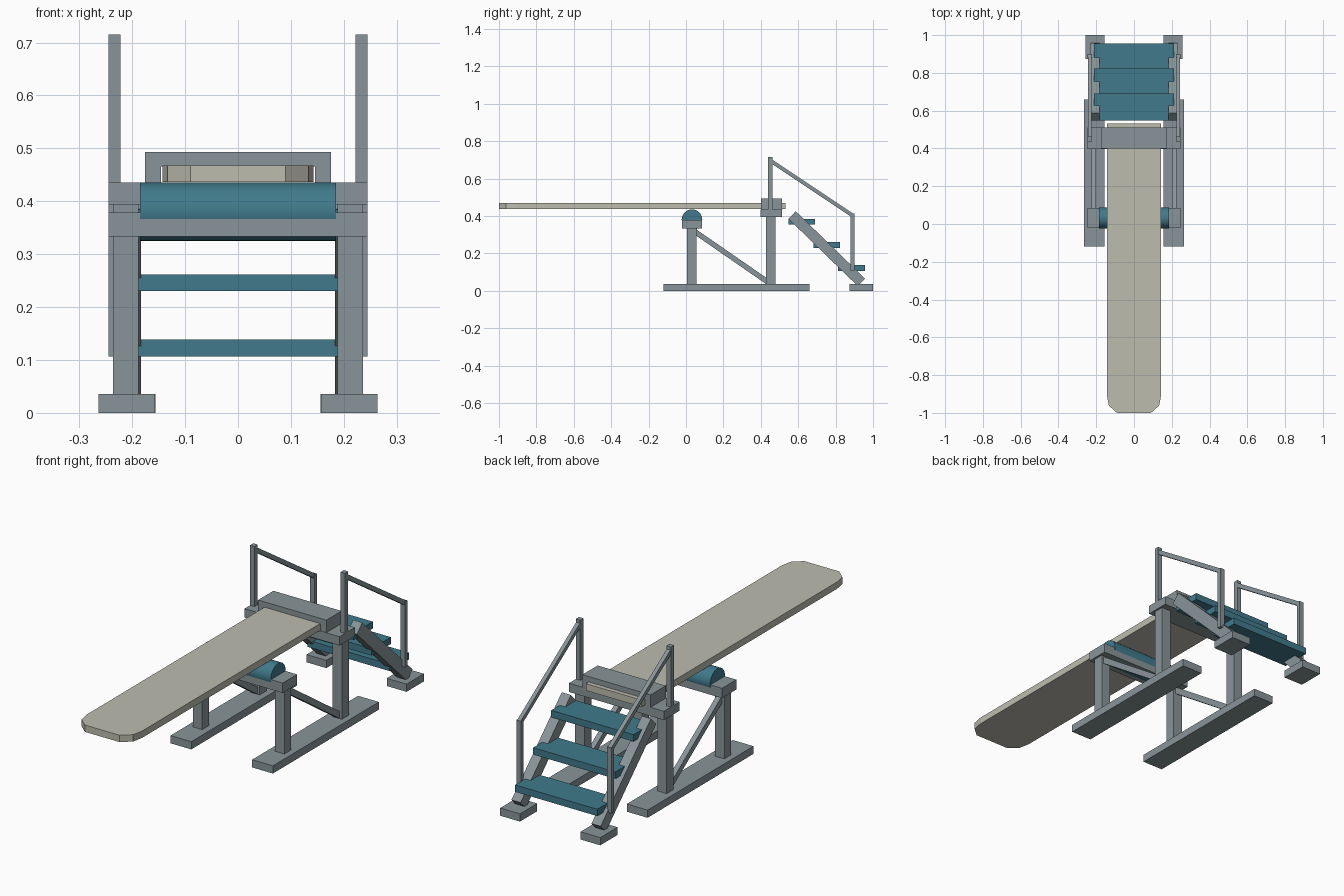
import bpy, bmesh, math
from mathutils import Vector

cube = bpy.data.objects.get("Cube")
if cube:
    bpy.data.objects.remove(cube, do_unlink=True)


def material(name, rgb):
    m = bpy.data.materials.new(name)
    m.use_nodes = True
    m.diffuse_color = (*rgb, 1)
    m.node_tree.nodes["Principled BSDF"].inputs["Base Color"].default_value = (*rgb, 1)
    return m


grey = material("grey steel", (0.25, 0.30, 0.32))
teal = material("teal", (0.052, 0.195, 0.26))
cream = material("cream board", (0.51, 0.505, 0.43))


def prism(name, outline, axis, lo, hi, mat):
    """Extrude a 2D outline: along x the outline is (y, z), along z it is (x, y)."""
    bm = bmesh.new()
    place = (lambda p: (lo, *p)) if axis == "x" else (lambda p: (*p, lo))
    face = bm.faces.new([bm.verts.new(place(p)) for p in outline])
    new = bmesh.ops.extrude_face_region(bm, geom=[face])["geom"]
    shift = Vector((hi - lo, 0, 0)) if axis == "x" else Vector((0, 0, hi - lo))
    bmesh.ops.translate(bm, vec=shift, verts=[v for v in new if isinstance(v, bmesh.types.BMVert)])
    bmesh.ops.recalc_face_normals(bm, faces=bm.faces)
    mesh = bpy.data.meshes.new(name)
    bm.to_mesh(mesh)
    bm.free()
    mesh.materials.append(mat)
    obj = bpy.data.objects.new(name, mesh)
    bpy.context.collection.objects.link(obj)
    return obj


def box(name, x, y, z, mat=grey):
    outline = [(y[0], z[0]), (y[1], z[0]), (y[1], z[1]), (y[0], z[1])]
    return prism(name, outline, "x", *x, mat)


def beam(name, x, start, end, width):
    """Sloped bar between two (y, z) points."""
    a, b = Vector(start), Vector(end)
    d = (b - a).normalized() * width / 2
    n = Vector((-d.y, d.x))
    return prism(name, [a + n, a - n, b - n, b + n], "x", *x, grey)


# Parts on both sides: bases, posts, braces, stair stringers and handrails
for label, s in (("left", 1), ("right", -1)):
    def span(a, b):
        return sorted((s * a, s * b))

    post = span(0.188, 0.236)
    rail = span(0.222, 0.245)
    box(label + "_base_skid", span(0.157, 0.264), (-0.12, 0.66), (0, 0.036))
    box(label + "_stair_foot", span(0.156, 0.258), (0.873, 1.0), (0, 0.036))
    box(label + "_front_post", post, (0.005, 0.055), (0.036, 0.335))
    box(label + "_rear_post", post, (0.428, 0.479), (0.036, 0.395))
    beam(label + "_brace", span(0.2, 0.225), (0.045, 0.318), (0.44, 0.045), 0.028)
    beam(label + "_stair_stringer", span(0.183, 0.23), (0.567, 0.405), (0.938, 0.045), 0.056)
    box(label + "_tall_rail_post", rail, (0.438, 0.462), (0.43, 0.715))
    box(label + "_short_rail_post", rail, (0.88, 0.9), (0.107, 0.412))
    beam(label + "_handrail", span(0.224, 0.243), (0.448, 0.698), (0.892, 0.402), 0.02)
    box(label + "_clamp_side", span(0.146, 0.176), (0.4, 0.512), (0.434, 0.466))

# Cross beams and the clamp over the board
box("front_cross_beam", (-0.245, 0.245), (-0.021, 0.085), (0.333, 0.379))
box("rear_cross_beam", (-0.245, 0.245), (0.398, 0.512), (0.394, 0.435))
box("clamp_bar", (-0.176, 0.176), (0.4, 0.512), (0.466, 0.493))

# Fulcrum roller
circle = [(0.032 + 0.055 * math.cos(i * math.tau / 32), 0.38 + 0.055 * math.sin(i * math.tau / 32))
          for i in range(32)]
roller = prism("fulcrum_roller", circle, "x", -0.185, 0.185, teal)
bpy.ops.object.select_all(action="DESELECT")
roller.select_set(True)
bpy.context.view_layer.objects.active = roller
bpy.ops.object.shade_smooth_by_angle(angle=math.radians(30))

# Stair treads
for i in range(3):
    y, z = 0.814 - 0.133 * i, 0.107 + 0.123 * i
    box(f"stair_tread_{i + 1}", (-0.212, 0.212), (y, y + 0.142), (z, z + 0.032), teal)

# Board with cut front corners
half = [(0.143, 0.533), (0.143, -0.91), (0.133, -0.962), (0.09, -1.0)]
prism("diving_board", half + [(-x, y) for x, y in reversed(half)], "z", 0.436, 0.468, cream)
